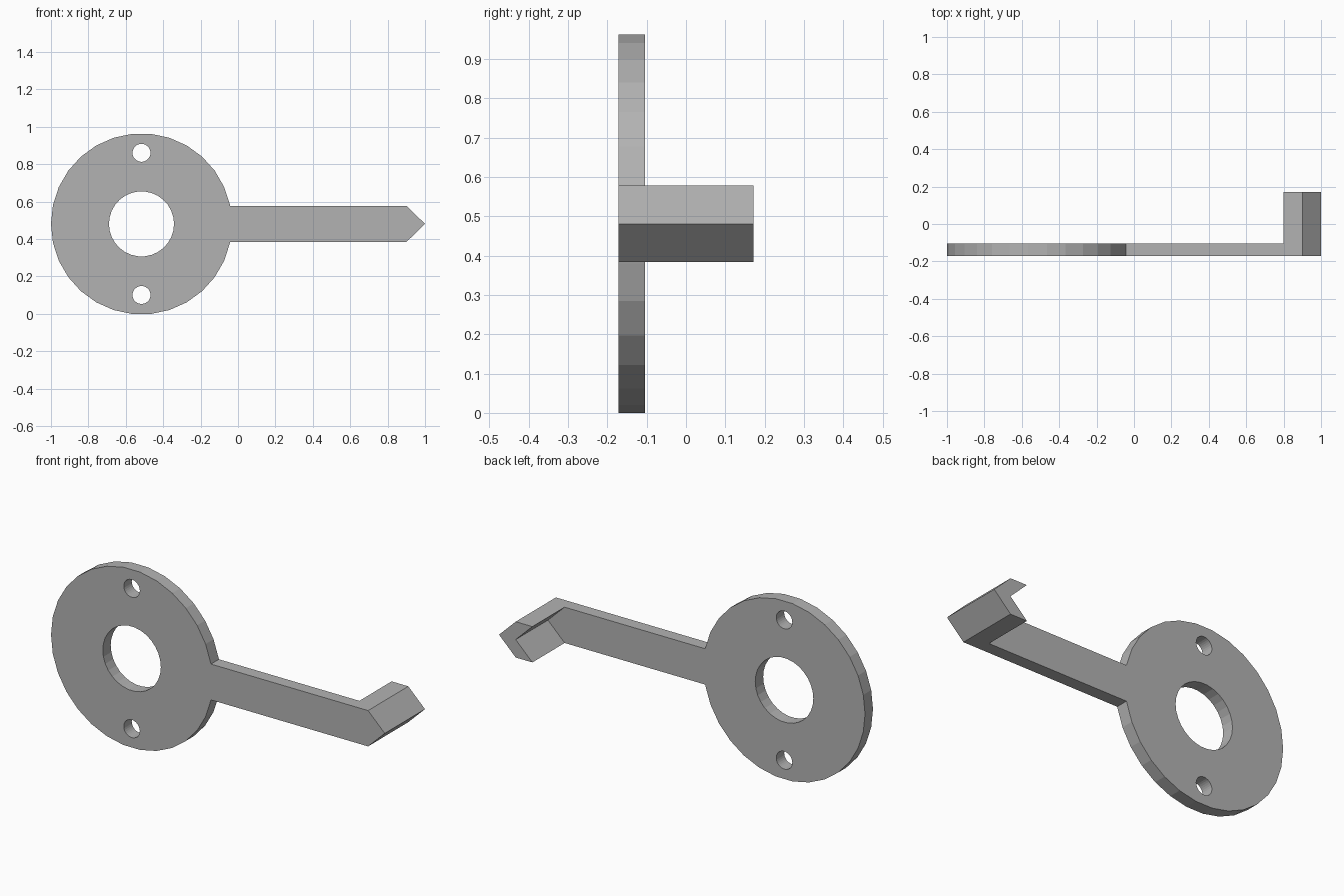
import bpy
import bmesh
from math import cos, sin, tau
from mathutils import Vector

if "Cube" in bpy.data.objects:
    bpy.data.objects.remove(bpy.data.objects["Cube"], do_unlink=True)

CX, CZ = -0.516, 0.481           # disc centre
R = 0.484
HALF = 0.097                     # half height of the arm
FRONT, BACK, HOOK_END = -0.172, -0.104, 0.172
SIDES = 30

grey = bpy.data.materials.new("grey")
grey.use_nodes = True
grey.diffuse_color = (0.45, 0.45, 0.45, 1)
grey.node_tree.nodes["Principled BSDF"].inputs["Base Color"].default_value = grey.diffuse_color


def ring(radius, x, z, y, start=0, end=SIDES):
    return [Vector((x + radius * cos(tau * i / SIDES), y, z + radius * sin(tau * i / SIDES)))
            for i in range(start, end)]


def extrude(bm, faces, depth):
    """Extrude a face region towards the back and return its new faces."""
    geom = bmesh.ops.extrude_face_region(bm, geom=faces, use_keep_orig=False)["geom"]
    verts = [g for g in geom if isinstance(g, bmesh.types.BMVert)]
    bmesh.ops.translate(bm, verts=verts, vec=(0, depth, 0))
    return [g for g in geom if isinstance(g, bmesh.types.BMFace)]


def make_object(name, bm):
    bmesh.ops.recalc_face_normals(bm, faces=bm.faces[:])
    mesh = bpy.data.meshes.new(name)
    bm.to_mesh(mesh)
    bm.free()
    mesh.materials.append(grey)
    ob = bpy.data.objects.new(name, mesh)
    bpy.context.collection.objects.link(ob)
    return ob


# Disc with arm: one flat outline, sharing a notch with the chevron hook
bm = bmesh.new()


def vert(x, dz):
    return bm.verts.new((x, FRONT, CZ + dz))


root_x = CX + R * cos(tau / SIDES) + 0.001
top, notch, bottom = vert(0.8, HALF), vert(0.9, 0), vert(0.8, -HALF)
disc = [bm.verts.new(p) for p in ring(R, CX, CZ, FRONT, 1, SIDES)]
plate = bm.faces.new(disc + [vert(root_x, -HALF), bottom, notch, top, vert(root_x, HALF)])
hook = bm.faces.new([top, notch, bottom, vert(0.9, -HALF), vert(1, 0), vert(0.9, HALF)])

# Thicken everything, then carry the chevron further back as the hook
front_faces = [plate, hook]
caps = [f.copy() for f in front_faces]
back_faces = extrude(bm, front_faces, BACK - FRONT)
hook_back = max(back_faces, key=lambda f: f.calc_center_median().x)
extrude(bm, [hook_back], HOOK_END - BACK)
bmesh.ops.remove_doubles(bm, verts=bm.verts[:], dist=1e-5)
body = make_object("disc_with_hooked_arm", bm)

# Central bore and two screw holes
for name, radius, dz in (("bore", 0.174, 0), ("upper_hole", 0.048, 0.38), ("lower_hole", 0.048, -0.38)):
    bm = bmesh.new()
    face = bm.faces.new([bm.verts.new(p) for p in ring(radius, CX, CZ + dz, FRONT - 0.1)])
    face.copy()
    extrude(bm, [face], BACK - FRONT + 0.2)
    bmesh.ops.remove_doubles(bm, verts=bm.verts[:], dist=1e-5)
    cutter = make_object(name + "_cutter", bm)
    cutter.hide_render = True
    mod = body.modifiers.new(name, "BOOLEAN")
    mod.operation = "DIFFERENCE"
    mod.solver = "EXACT"
    mod.object = cutter
    bpy.context.view_layer.objects.active = body
    bpy.ops.object.modifier_apply(modifier=mod.name)
    bpy.data.objects.remove(cutter, do_unlink=True)
